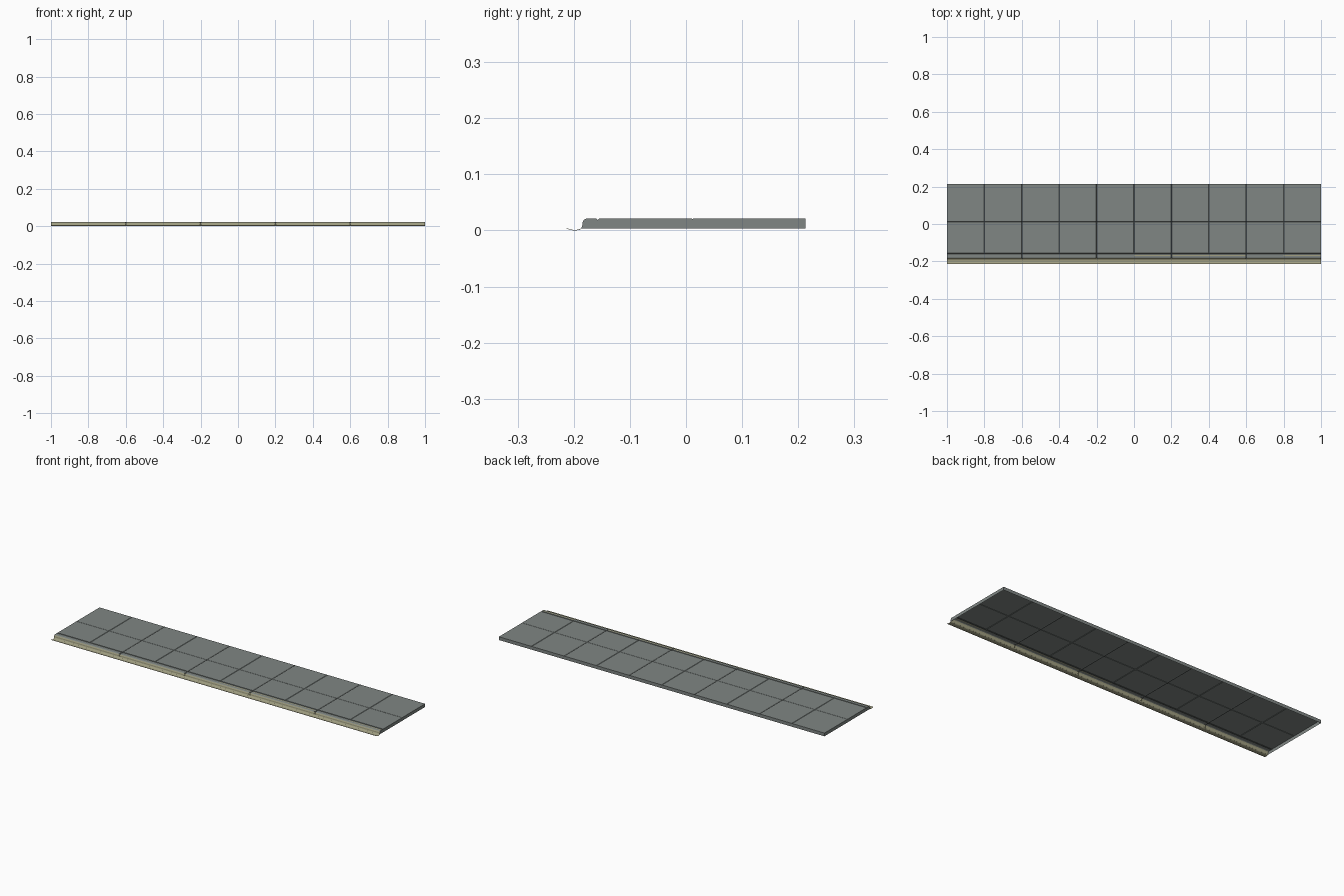
import bpy, bmesh

if "Cube" in bpy.data.objects:
    bpy.data.objects.remove(bpy.data.objects["Cube"])

def mat(name, c):
    m = bpy.data.materials.new(name)
    m.diffuse_color = (*c, 1)
    m.use_nodes = True
    m.node_tree.nodes["Principled BSDF"].inputs["Base Color"].default_value = m.diffuse_color
    return m

GREY = mat("concrete grey", (0.215, 0.24, 0.23))
DARK = mat("joint dark grey", (0.10, 0.11, 0.105))
OLIVE = mat("gutter olive", (0.36, 0.35, 0.225))

def make(name, rows, mats):
    """Skin a grid of point rows; mats(i, j) gives each face's material."""
    bm = bmesh.new()
    vs = [[bm.verts.new(p) for p in r] for r in rows]
    for i in range(len(rows) - 1):
        for j in range(len(rows[0]) - 1):
            f = bm.faces.new((vs[i][j], vs[i + 1][j], vs[i + 1][j + 1], vs[i][j + 1]))
            f.material_index = mats(i, j)
    me = bpy.data.meshes.new(name)
    bm.to_mesh(me)
    bm.free()
    for m in (GREY, DARK, OLIVE):
        me.materials.append(m)
    ob = bpy.data.objects.new(name, me)
    bpy.context.collection.objects.link(ob)
    return ob

# Lengthwise stations: (x, groove depth, wide joint?)
stations = [(-1, 0, False)]
for k in range(-4, 5):
    x, wide = k * 0.2, k in (-3, -1, 1, 3)
    w, d = (0.005, 0.003) if wide else (0.002, 0.0015)
    stations += [(x - w, 0, wide), (x, d, wide), (x + w, 0, wide)]
stations.append((1, 0, False))

def wide_joint(i):
    return any(stations[n][1] > 0.002 for n in (i, i + 1))

# Pavement slabs: flat shell with cross grooves and one fine lengthwise groove
slab = [(-0.155, 0.0212), (0.0105, 0.0212), (0.0115, 0.0198), (0.0125, 0.0212), (0.213, 0.0212)]
make("pavement_slabs", [[(x, y, z - d) for y, z in slab] for x, d, w in stations],
     lambda i, j: 1 if wide_joint(i) else 0)

# Kerb: rounded edge stone, cut only by the wide joints
kerb = [(-0.187, 0.004), (-0.185, 0.008), (-0.1845, 0.014), (-0.182, 0.019), (-0.178, 0.0212),
        (-0.172, 0.0212), (-0.166, 0.0212), (-0.160, 0.0212), (-0.1575, 0.0185), (-0.155, 0.0212)]
rows = []
for x, d, wide in stations:
    d = d if wide else 0
    rows.append([(x, y + d * (j in (1, 2, 3)), z - d * (j > 3)) for j, (y, z) in enumerate(kerb)])

def kerb_mat(i, j):
    mid = (stations[i][0] + stations[i + 1][0]) / 2
    if j > 6 or (j > 2 and wide_joint(i)):
        return 1                                    # joints
    if j < 3:
        return 2                                    # stained front face
    return 2 if j == 5 and (0 < mid < 0.6 or mid > 0.8) else 0   # stained patches on top

make("kerb", rows, kerb_mat)

# Gutter: thin shallow dished strip
gutter = [(-0.213, 0.0048), (-0.208, 0.0025), (-0.203, 0.0013), (-0.198, 0.0009),
          (-0.193, 0.0014), (-0.189, 0.0025), (-0.187, 0.004)]
g = make("gutter", [[(x, y, z) for y, z in gutter] for x in (-1, 1)], lambda i, j: 2)
thick = g.modifiers.new("thickness", 'SOLIDIFY')
thick.thickness = 0.0009
thick.offset = -1

# Back wall and end walls; the underside stays open
make("back_wall", [[(1, 0.213, 0.003), (1, 0.213, 0.0212)], [(-1, 0.213, 0.003), (-1, 0.213, 0.0212)]],
     lambda i, j: 0)
outline = kerb + slab[1:]
for side, s in (("left", -1), ("right", 1)):
    make(side + "_end_wall", [[(s, y, 0.0035), (s, y, z)] for y, z in outline][::s], lambda i, j: 0)
